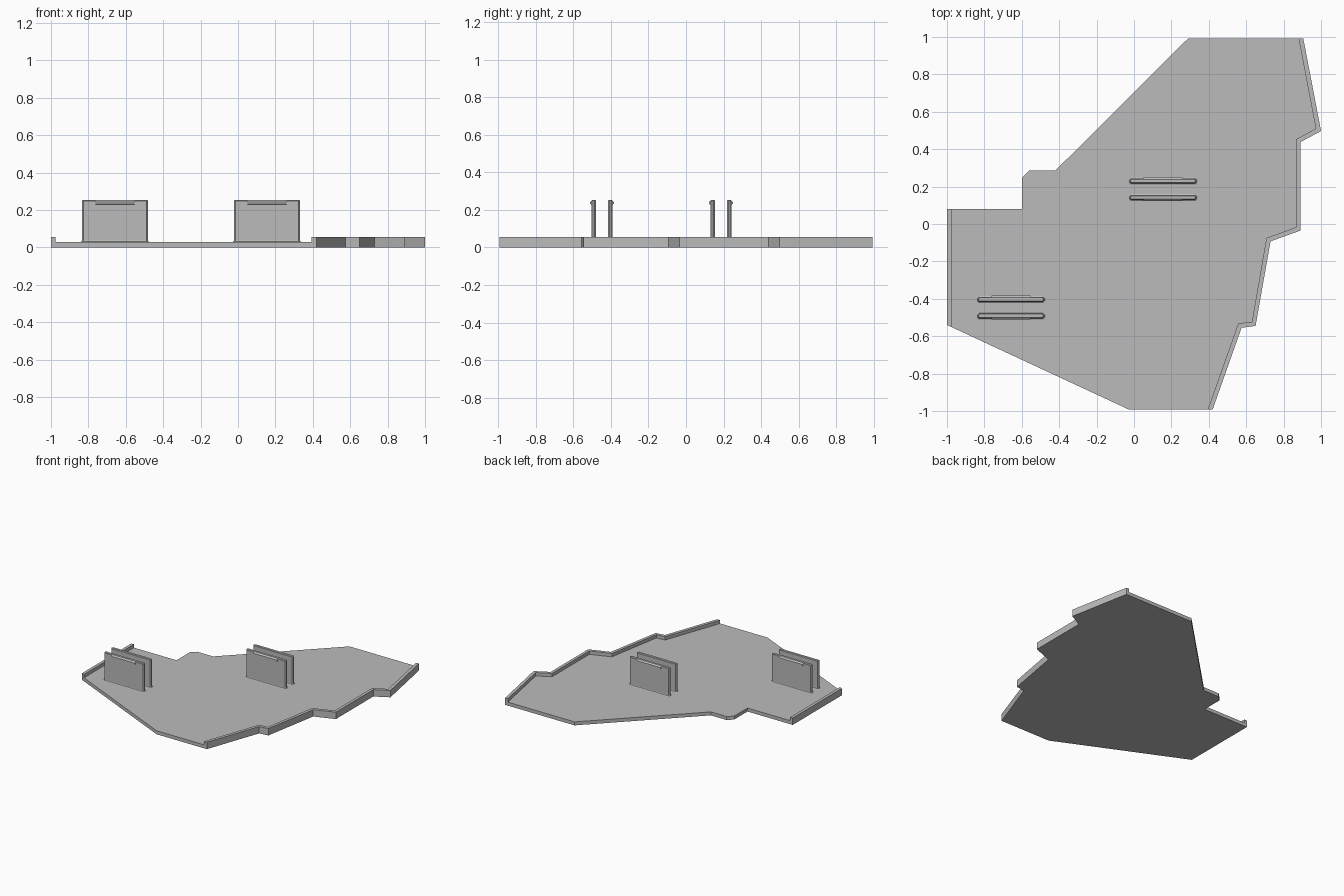
import bpy
import bmesh

old = bpy.data.objects.get("Cube")
if old:
    bpy.data.objects.remove(old, do_unlink=True)

grey = bpy.data.materials.new("plain grey")
grey.use_nodes = True
grey.diffuse_color = (0.5, 0.5, 0.5, 1)
grey.node_tree.nodes["Principled BSDF"].inputs["Base Color"].default_value = (0.5, 0.5, 0.5, 1)

FLOOR, RIM, TOP = 0.028, 0.055, 0.252


def finish(name, bm):
    bmesh.ops.recalc_face_normals(bm, faces=bm.faces)
    mesh = bpy.data.meshes.new(name)
    bm.to_mesh(mesh)
    bm.free()
    mesh.materials.append(grey)
    obj = bpy.data.objects.new(name, mesh)
    bpy.context.collection.objects.link(obj)
    return obj


def prism(name, outline, z0, z1):
    bm = bmesh.new()
    face = bm.faces.new([bm.verts.new((x, y, z0)) for x, y in outline])
    new = bmesh.ops.extrude_face_region(bm, geom=[face])["geom"]
    bmesh.ops.translate(bm, vec=(0, 0, z1 - z0),
                        verts=[v for v in new if isinstance(v, bmesh.types.BMVert)])
    return finish(name, bm)


# Stepped right-hand rim: outer and inner lines, back to front
outer = [(0.905, 0.993), (1, 0.497), (0.89, 0.438), (0.89, -0.035),
         (0.73, -0.093), (0.65, -0.545), (0.575, -0.555), (0.42, -0.993)]
inner = [(0.88, 0.993), (0.972, 0.51), (0.867, 0.453), (0.867, -0.017),
         (0.708, -0.075), (0.63, -0.525), (0.558, -0.53), (0.394, -0.993)]
prism("stepped_rim", outer + inner[::-1], 0, RIM)

# Straight rim on the opposite edge
prism("straight_rim", [(-1, 0.08), (-1, -0.54), (-0.976, -0.551), (-0.976, 0.08)], 0, RIM)

# Floor panel between the rims
floor = inner + [(-0.025, -0.993), (-0.976, -0.551), (-0.976, 0.08), (-0.6, 0.08),
                 (-0.6, 0.247), (-0.56, 0.286), (-0.42, 0.286), (0.29, 0.993)]
prism("floor_panel", floor, 0, FLOOR)


# Upright clip plate with rounded ends and a flared foot
def clip_plate(name, x, y, side):
    half, thick = 0.177, 0.012
    bm = bmesh.new()
    rings = []
    for z, grow in [(FLOOR - 0.005, 0.007), (FLOOR, 0.007), (FLOOR + 0.003, 0.002),
                    (FLOOR + 0.008, 0), (TOP - 0.003, 0), (TOP, -0.003)]:
        w, t, c = half + grow, thick + grow, 0.008
        ring = [(w - c, -t), (w, c - t), (w, t - c), (w - c, t),
                (c - w, t), (-w, t - c), (-w, c - t), (c - w, -t)]
        rings.append([bm.verts.new((x + px, y + py, z)) for px, py in ring])
    for low, high in zip(rings, rings[1:]):
        for i in range(8):
            j = (i + 1) % 8
            bm.faces.new((low[i], low[j], high[j], high[i]))
    bm.faces.new(rings[0])
    bm.faces.new(rings[-1])
    finish(name, bm)

    # Small catch lip on the outward face, wedge shaped in section
    section = [(0, TOP - 0.024), (0.009, TOP - 0.02), (0.009, TOP - 0.01), (0, TOP - 0.002)]
    bm = bmesh.new()
    ends = [[bm.verts.new((x + ex, y + side * (thick + d - 0.001), z)) for d, z in section]
            for ex in (-0.105, 0.105)]
    for i in range(4):
        j = (i + 1) % 4
        bm.faces.new((ends[0][i], ends[0][j], ends[1][j], ends[1][i]))
    for end in ends:
        bm.faces.new(end)
    finish(name + "_lip", bm)


# Two pairs of clip plates
for label, x, y in [("left", 0.155, 0.186), ("right", -0.658, -0.447)]:
    clip_plate(label + "_clip_front", x, y - 0.044, -1)
    clip_plate(label + "_clip_back", x, y + 0.044, 1)
